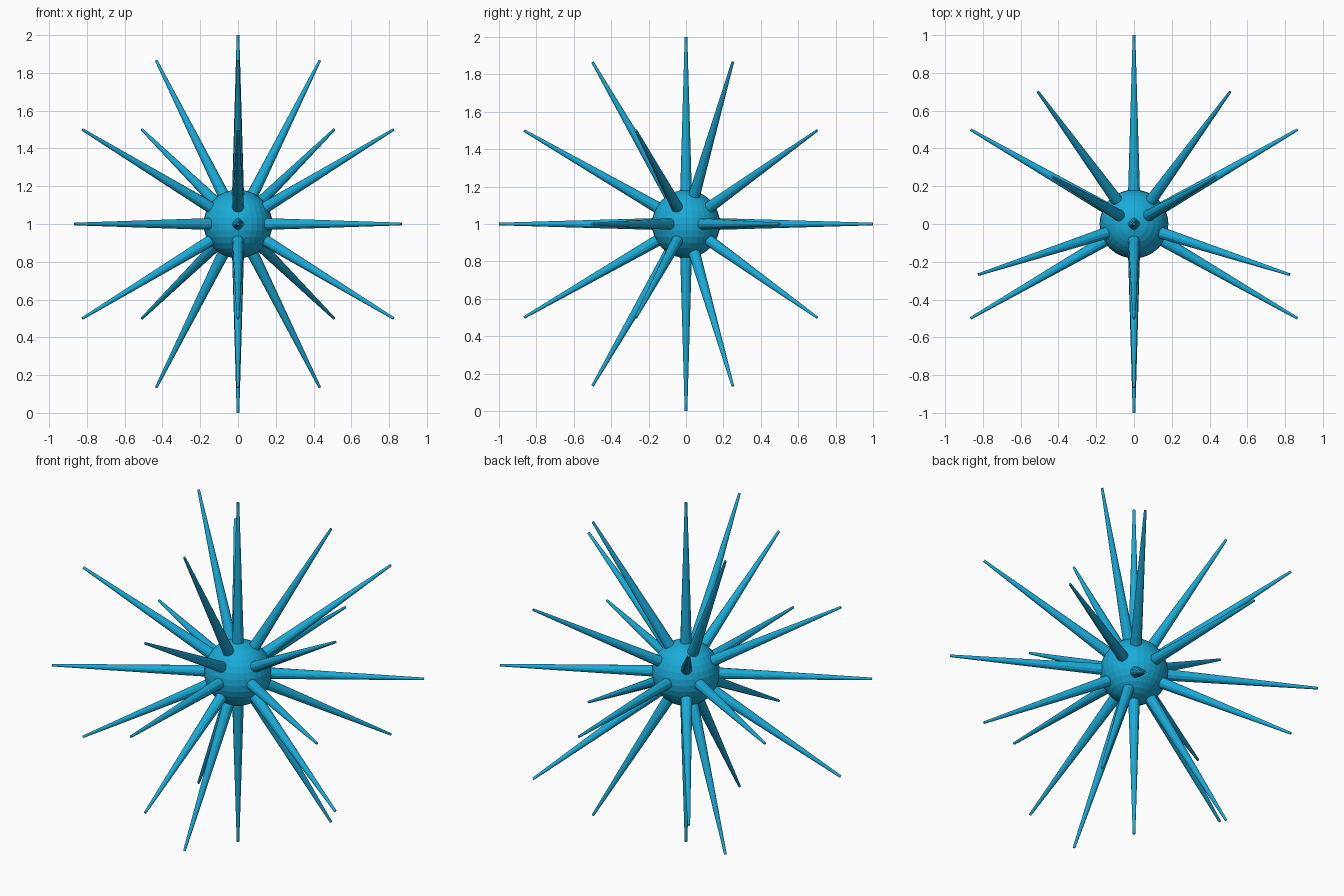
import bpy
from math import sin, cos, pi, radians
from mathutils import Vector

if "Cube" in bpy.data.objects:
    bpy.data.objects.remove(bpy.data.objects["Cube"])

CENTRE = Vector((0, 0, 1))
BODY_RADIUS = 0.182
ROOT = 0.14          # spikes start just inside the body

blue = bpy.data.materials.new("blue")
blue.diffuse_color = (0.01, 0.41, 0.69, 1)
blue.use_nodes = True
blue.node_tree.nodes["Principled BSDF"].inputs["Base Color"].default_value = blue.diffuse_color


def finish(name):
    obj = bpy.context.object
    obj.name = name
    obj.data.materials.append(blue)
    return obj


def add_spike(name, direction):
    """Tapered spike from just inside the body to one unit from the centre."""
    bpy.ops.mesh.primitive_cone_add(
        vertices=12, radius1=0.032, radius2=0.007, depth=1 - ROOT,
        location=CENTRE + direction * (1 + ROOT) / 2,
        rotation=direction.to_track_quat('Z', 'Y').to_euler())
    finish(name)


# Round body
bpy.ops.mesh.primitive_uv_sphere_add(segments=32, ring_count=16,
                                     radius=BODY_RADIUS, location=CENTRE)
finish("body")

# Rings of spikes: latitude, number of spikes, with one always facing the front
rings = [("bottom", -90, 1), ("low", -60, 3), ("lower", -30, 5), ("middle", 0, 6),
         ("upper", 30, 5), ("high", 60, 3), ("top", 90, 1)]
for ring, latitude, count in rings:
    lat = radians(latitude)
    for i in range(count):
        a = -pi / 2 + 2 * pi * i / count
        d = Vector((cos(lat) * cos(a), cos(lat) * sin(a), sin(lat)))
        add_spike(f"{ring}_spike_{i + 1}", d)
